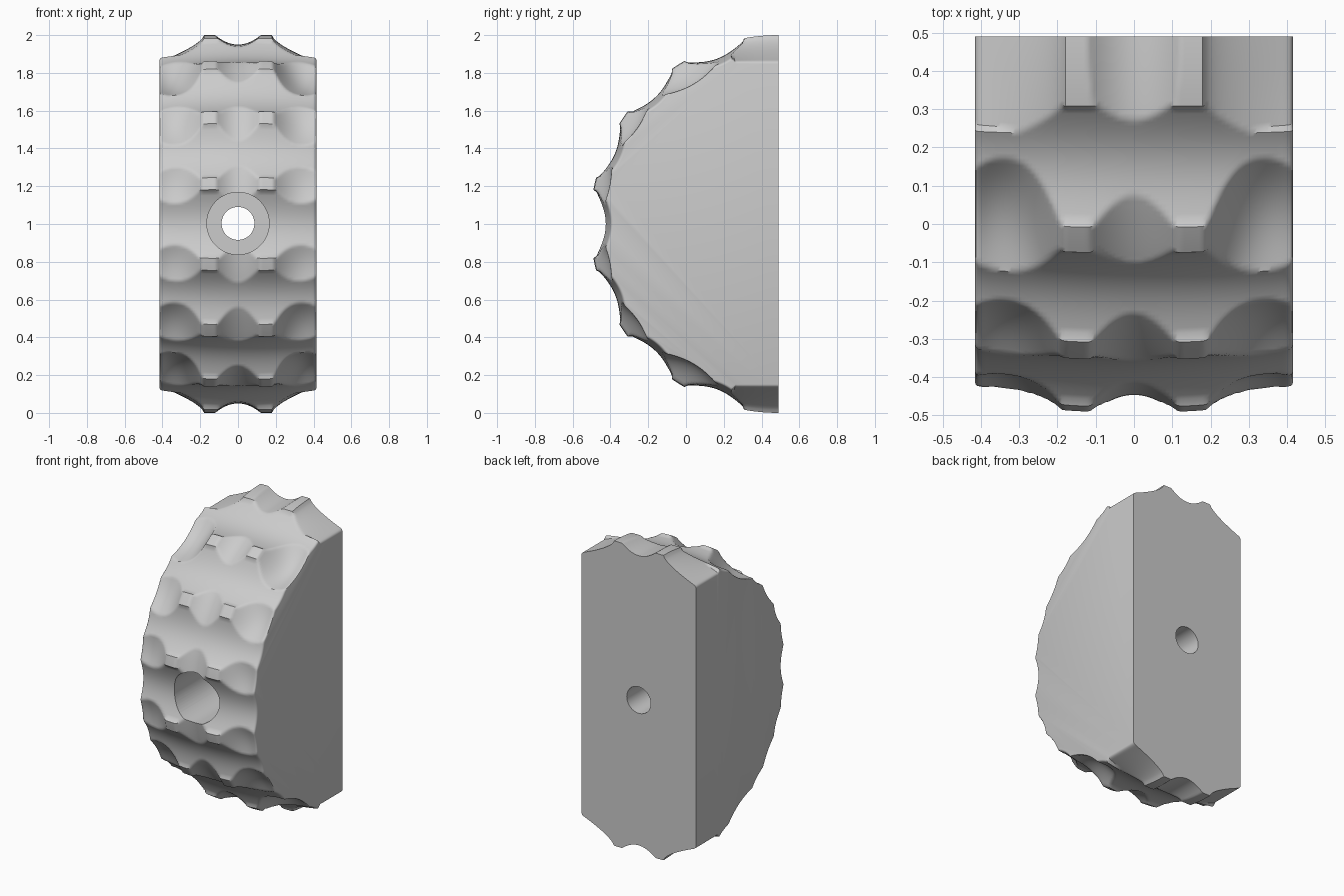
import bpy, bmesh, math
from math import sin, cos, radians, exp, log, sqrt

if "Cube" in bpy.data.objects:
    bpy.data.objects.remove(bpy.data.objects["Cube"])

HALF_W = 0.415          # half width along x
BACK = 0.49             # y of the flat back and of the arc centre
ROWS, COLS = 240, 88

# Each ridge: start angle, end angle, depth and centre of its side scoop
RIDGES = [(10.3, 14.5, 0.088, 12.3), (31.8, 36.8, 0.10, 34.5),
          (55.2, 60.3, 0.14, 59.0), (79.0, 91.0, 0.14, 90.0)]


def soft_min(a, b, k=0.006):
    m = min(a, b)
    return m - k * log(exp((m - a) / k) + exp((m - b) / k)) + k * log(2) * exp(-abs(a - b) / k)


def flute(angle):
    """Radius of the ridges and the concave flutes between them."""
    start = -RIDGES[0][0]
    for first, last, _, _ in RIDGES:
        if angle < first:
            half = radians((first - start) / 2)
            off = radians(angle - (start + first) / 2)
            dip = sin(half) ** 2 / 0.5
            return 1 - (1 - cos(half)) - dip * (1 - (off / half) ** 2)
        if angle <= last:
            return 1.0
        start = last
    return 1.0


def scoop(angle, x):
    """Radius of the hollows that interrupt the nearest ridge."""
    first, last, depth, mid = min(RIDGES, key=lambda r: abs(r[3] - angle) if r[0] > angle or r[1] < angle else 0)
    off = radians(angle - mid) ** 2
    if x < 0.12:
        return 0.95 + 0.05 * (x / 0.12) ** 2 + 0.3 * off
    if x < 0.18:
        return 1.0
    if mid == 90:
        t = ((x - 0.18) / 0.235) ** 0.65
        return 1 - depth * t + t * 0.86 * (1 / sin(radians(angle)) - 1)
    t = 1 - ((x - 0.36) / 0.18) ** 2
    return 1 - depth * t + 1.5 * off * t


def radius(angle, x):
    angle, x = abs(angle), abs(x)
    r = soft_min(flute(angle) - 0.033 * (x / HALF_W) ** 2 * (angle < 79), scoop(angle, x))
    edge = max(0.0, x - HALF_W + 0.015) / 0.015      # rounded side edge
    return min(r, 1.0) - 0.012 * (1 - sqrt(max(0.0, 1 - edge * edge)))


# Sculpted front shell, closed by flat sides and a flat back
bm = bmesh.new()
xs = [-HALF_W + 2 * HALF_W * j / COLS for j in range(COLS + 1)]
xs[1:1] = [-HALF_W + 0.002, -HALF_W + 0.005]
xs[-1:-1] = [HALF_W - 0.005, HALF_W - 0.002]
grid = []
for i in range(ROWS + 1):
    a = -90 + 180 * i / ROWS
    grid.append([bm.verts.new((x, BACK - radius(a, x) * cos(radians(a)),
                               1 + radius(a, x) * sin(radians(a)))) for x in xs])
for low, high in zip(grid, grid[1:]):
    for j in range(len(xs) - 1):
        bm.faces.new((low[j], low[j + 1], high[j + 1], high[j]))
bm.faces.new([row[0] for row in grid])
bm.faces.new([row[-1] for row in reversed(grid)])
bm.faces.new(grid[0][::-1] + grid[-1])
bmesh.ops.recalc_face_normals(bm, faces=bm.faces)
mesh = bpy.data.meshes.new("ridged_grip")
bm.to_mesh(mesh)
bm.free()
grip = bpy.data.objects.new("ridged_grip", mesh)
bpy.context.collection.objects.link(grip)

gray = bpy.data.materials.new("light_gray")
gray.use_nodes = True
color = (0.6, 0.6, 0.6, 1)
gray.diffuse_color = color
gray.node_tree.nodes["Principled BSDF"].inputs["Base Color"].default_value = color
mesh.materials.append(gray)


def bore(name, r, y0, y1):
    """Cut a round hole along y."""
    bpy.ops.mesh.primitive_cylinder_add(vertices=64, radius=r, depth=y1 - y0,
                                        location=(0, (y0 + y1) / 2, 1.003),
                                        rotation=(math.pi / 2, 0, 0))
    cutter = bpy.context.object
    cutter.name = name
    cutter.hide_render = True
    cutter.data.materials.append(gray)
    mod = grip.modifiers.new(name, "BOOLEAN")
    mod.object, mod.operation, mod.solver = cutter, "DIFFERENCE", "EXACT"
    bpy.context.view_layer.objects.active = grip
    bpy.ops.object.modifier_apply(modifier=name)
    bpy.data.objects.remove(cutter)


# Bolt hole with a wide counterbore in front
bore("counterbore", 0.165, -1.0, 0.1)
bore("bolt_hole", 0.087, -1.0, 1.0)

bpy.ops.object.select_all(action="DESELECT")
grip.select_set(True)
bpy.context.view_layer.objects.active = grip
bpy.ops.object.shade_smooth_by_angle(angle=radians(35))
